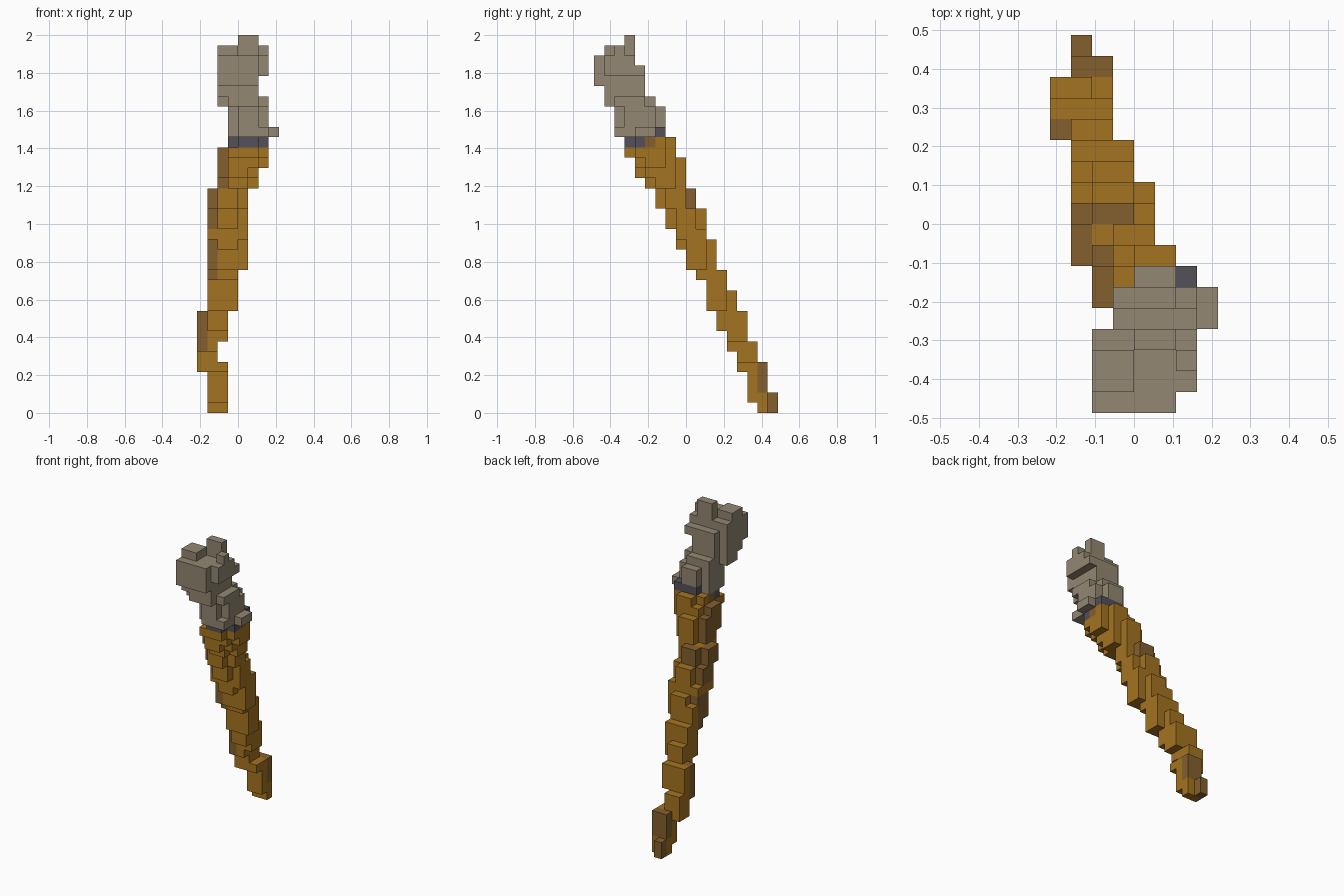
import bpy, bmesh

cube = bpy.data.objects.get("Cube")
if cube:
    bpy.data.objects.remove(cube, do_unlink=True)

S = 2 / 37            # block size
NX, NY, NZ = 8, 18, 37


def steps(pairs):
    """Expand (value, repeat) runs into one value per row."""
    return [v for v, n in pairs for _ in range(n)]


# Outline of the leaning staff, per height row
back = steps([(18, 2), (17, 3), (16, 2), (15, 3), (14, 2), (13, 2), (12, 3), (11, 3),
              (10, 2), (9, 3), (8, 2), (7, 3), (6, 1), (5, 3), (4, 3)])
front = steps([(16, 1), (15, 3), (14, 2), (13, 2), (12, 2), (11, 3), (10, 1), (9, 2),
               (8, 2), (7, 2), (6, 2), (5, 1), (4, 2), (3, 2), (2, 3), (1, 2),
               (0, 3), (1, 1), (3, 1)])
low_x = steps([(1, 4), (0, 6), (1, 12), (2, 4), (3, 4), (2, 6), (4, 1)])
high_x = steps([(3, 5), (2, 2), (3, 3), (4, 4), (5, 8), (6, 2), (7, 3), (8, 1),
                (7, 3), (6, 2), (7, 3), (6, 1)])
# Outline per depth row, front to back
plan_low = steps([(2, 4), (3, 1), (2, 2), (1, 6), (0, 3), (1, 2)])
plan_high = steps([(6, 1), (7, 3), (8, 2), (7, 1), (6, 1), (5, 3), (4, 2), (3, 4), (2, 1)])


def filled(i, j, k):
    if not (low_x[k] <= i < high_x[k] and front[k] <= j < back[k]):
        return False
    if not plan_low[j] <= i < plan_high[j]:
        return False
    if k == 35:       # knuckles around a hollow top
        return (i < 4 and j < 3) or (i in (4, 5) and j == 3) or (i == 6 and j == 2)
    if k >= 31:
        return True
    # rounded section for the shaft
    dx = (2 * i + 1 - low_x[k] - high_x[k]) / (high_x[k] - low_x[k])
    dy = (2 * j + 1 - front[k] - back[k]) / (back[k] - front[k])
    return dx * dx + dy * dy <= 1.01


def part_of(i, j, k):
    if (k == 26 and j < 5) or (k == 27 and j == 6):
        return "collar"
    return "head" if k >= 27 else "shaft"


def stained(i, j, k):
    return (j == 17 or (j == 16 and k >= 2)
            or (i == 0 and j == 13)
            or (i == 1 and k >= 18)
            or (i == 1 and 13 <= k <= 16 and j <= 10)
            or (j == 9 and k in (20, 21))
            or (i == 2 and k >= 22)
            or (j == 5 and k == 26))


def material(name, rgb):
    m = bpy.data.materials.new(name)
    m.use_nodes = True
    m.diffuse_color = (*rgb, 1)
    m.node_tree.nodes["Principled BSDF"].inputs["Base Color"].default_value = (*rgb, 1)
    return m


ochre = material("ochre wood", (0.376, 0.174, 0.015))
brown = material("dark brown wood", (0.231, 0.117, 0.027))
taupe = material("taupe stone", (0.292, 0.242, 0.168))
slate = material("slate", (0.089, 0.080, 0.100))

blocks = {(i, j, k) for i in range(NX) for j in range(NY) for k in range(NZ)
          if filled(i, j, k)}


def build(name, part, mats):
    """Skin the exposed sides of every block in one part."""
    bm = bmesh.new()
    for cell in sorted(blocks):
        if part_of(*cell) != part:
            continue
        for axis in range(3):
            u, v = (axis + 1) % 3, (axis + 2) % 3
            for side in (0, 1):
                near = list(cell)
                near[axis] += 2 * side - 1
                if tuple(near) in blocks:
                    continue
                quad = []
                for a, b in ((0, 0), (1, 0), (1, 1), (0, 1)):
                    p = list(cell)
                    p[axis] += side
                    p[u] += a
                    p[v] += b
                    quad.append(bm.verts.new(((p[0] - NX / 2) * S,
                                              (p[1] - NY / 2) * S, p[2] * S)))
                face = bm.faces.new(quad if side else quad[::-1])
                if part == "shaft" and stained(*cell):
                    face.material_index = 1
    bmesh.ops.remove_doubles(bm, verts=bm.verts, dist=S / 100)
    mesh = bpy.data.meshes.new(name)
    bm.to_mesh(mesh)
    bm.free()
    for m in mats:
        mesh.materials.append(m)
    bpy.context.collection.objects.link(bpy.data.objects.new(name, mesh))


build("wooden_shaft", "shaft", [ochre, brown])
build("collar", "collar", [slate])
build("stone_head", "head", [taupe])
